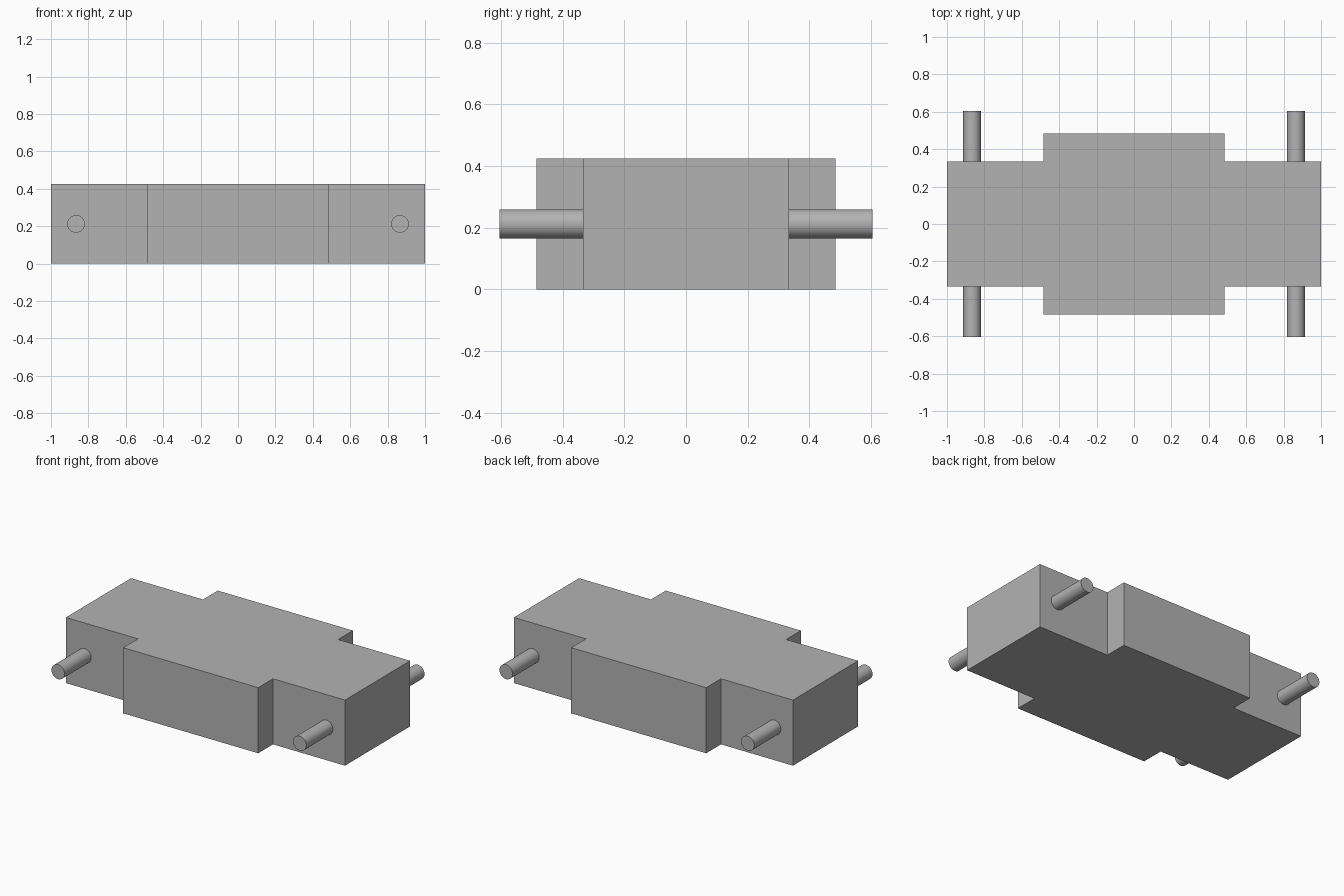
import bpy
import bmesh
from math import pi

cube = bpy.data.objects.get("Cube")
if cube:
    bpy.data.objects.remove(cube, do_unlink=True)

HEIGHT = 0.425
HALF_LENGTH, HALF_WIDTH = 1.0, 0.333
SIDE_X, SIDE_Y = 0.484, 0.484
PEG_X, PEG_END, PEG_RADIUS = 0.866, 0.605, 0.047

# Single flat grey
grey = bpy.data.materials.new("grey")
grey.use_nodes = True
COLOUR = (0.45, 0.45, 0.45, 1)
grey.diffuse_color = COLOUR
grey.node_tree.nodes["Principled BSDF"].inputs["Base Color"].default_value = COLOUR

# Body: stepped cross-shaped outline, extruded upward
quarter = [(HALF_LENGTH, HALF_WIDTH), (SIDE_X, HALF_WIDTH), (SIDE_X, SIDE_Y)]
outline = quarter + [(-x, y) for x, y in reversed(quarter)]
outline += [(-x, -y) for x, y in outline]

bm = bmesh.new()
base = bm.faces.new([bm.verts.new((x, y, 0)) for x, y in outline])
top = bmesh.ops.extrude_face_region(bm, geom=[base])["geom"]
bmesh.ops.translate(bm, vec=(0, 0, HEIGHT),
                    verts=[v for v in top if isinstance(v, bmesh.types.BMVert)])
bmesh.ops.recalc_face_normals(bm, faces=bm.faces)
mesh = bpy.data.meshes.new("body")
bm.to_mesh(mesh)
bm.free()
mesh.materials.append(grey)
body = bpy.data.objects.new("body", mesh)
bpy.context.collection.objects.link(body)


# Round pegs, two on the front and two on the back
def add_peg(name, x, side):
    length = PEG_END - HALF_WIDTH
    bpy.ops.mesh.primitive_cylinder_add(
        vertices=48, radius=PEG_RADIUS, depth=length,
        location=(x, side * (HALF_WIDTH + length / 2), HEIGHT / 2),
        rotation=(pi / 2, 0, 0))
    peg = bpy.context.object
    peg.name = name
    peg.data.materials.append(grey)
    bpy.ops.object.shade_smooth_by_angle()


for end, side in (("front", -1), ("back", 1)):
    for hand, x in (("left", PEG_X), ("right", -PEG_X)):
        add_peg(f"{end}_{hand}_peg", x, side)
